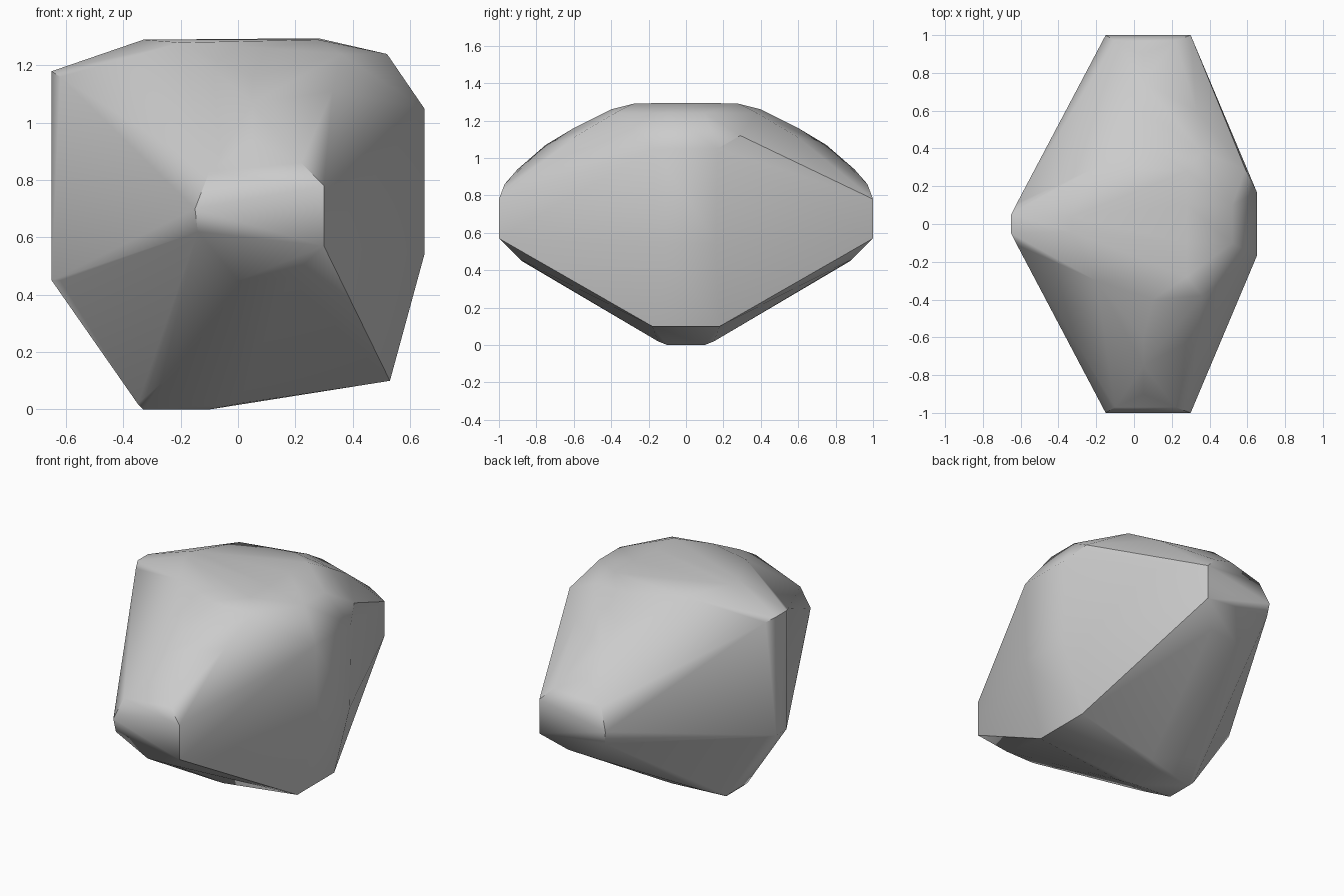
import bpy
import bmesh
import math

default_cube = bpy.data.objects.get("Cube")
if default_cube is not None:
    bpy.data.objects.remove(default_cube, do_unlink=True)


def make_material(name, color):
    material = bpy.data.materials.new(name)
    material.use_nodes = True
    material.diffuse_color = color
    shader = next(node for node in material.node_tree.nodes
                  if node.type == "BSDF_PRINCIPLED")
    shader.inputs["Base Color"].default_value = color
    shader.inputs["Roughness"].default_value = 0.8
    return material


def mirror_front_to_back(points):
    """Return every corner together with its twin across the y axis."""
    return [(x, side * y, z) for x, y, z in points for side in (-1, 1)]


def build_hull(name, points, material, crease_angle):
    """Wrap the corners in a faceted skin with softened shallow edges."""
    bm = bmesh.new()
    for point in points:
        bm.verts.new(point)
    bmesh.ops.convex_hull(bm, input=bm.verts[:])
    loose = [vert for vert in bm.verts if not vert.link_faces]
    bmesh.ops.delete(bm, geom=loose, context="VERTS")
    bmesh.ops.dissolve_limit(bm, angle_limit=math.radians(1),
                             verts=bm.verts[:], edges=bm.edges[:])
    bmesh.ops.recalc_face_normals(bm, faces=bm.faces[:])
    mesh = bpy.data.meshes.new(name)
    bm.to_mesh(mesh)
    bm.free()
    mesh.materials.append(material)

    obj = bpy.data.objects.new(name, mesh)
    bpy.context.collection.objects.link(obj)
    bpy.ops.object.select_all(action="DESELECT")
    obj.select_set(True)
    bpy.context.view_layer.objects.active = obj
    bpy.ops.object.shade_smooth_by_angle(angle=math.radians(crease_angle))

    # Large facets dominate the shading so they stay nearly flat
    weighted = obj.modifiers.new("Facet shading", "WEIGHTED_NORMAL")
    weighted.keep_sharp = True
    return obj


# Blunt tips at the front and back
tips = [(-.15, 1, .7), (-.14, .99, .62), (.3, 1, .78), (.3, 1, .57),
        (-.1, .97, .83), (.22, .97, .86), (0, .88, .45), (.18, .89, .46)]

# Rounded shoulders rising to the crown
shoulders = [(.05, .9, .94), (.05, .75, 1.07), (.05, .6, 1.16),
             (.33, .6, 1.11), (.36, .38, 1.24), (.1, .4, 1.26)]

# Flat crown
crown = [(-.2, .3, 1.28), (.28, .28, 1.29), (-.33, .04, 1.29),
         (.28, .1, 1.295), (.52, .1, 1.24)]

# Broad flanks, wider on the left than on the right
flanks = [(.65, .17, 1.05), (.65, .16, .54), (.53, .18, .1),
          (-.65, .05, 1.18), (-.62, .11, 1.16),
          (-.65, .05, .45), (-.62, .1, .45)]

# Narrow foot
foot = [(-.27, .25, .09), (-.35, .1, .02), (-.33, .08, 0),
        (-.1, .1, 0), (0, .15, .02)]

# Single chipped corner on the back left
chip = [(.59, .29, 1.12)]

stone_grey = make_material("stone grey", (.6, .6, .6, 1))
corners = mirror_front_to_back(tips + shoulders + crown + flanks + foot) + chip
build_hull("rock", corners, stone_grey, crease_angle=35)
